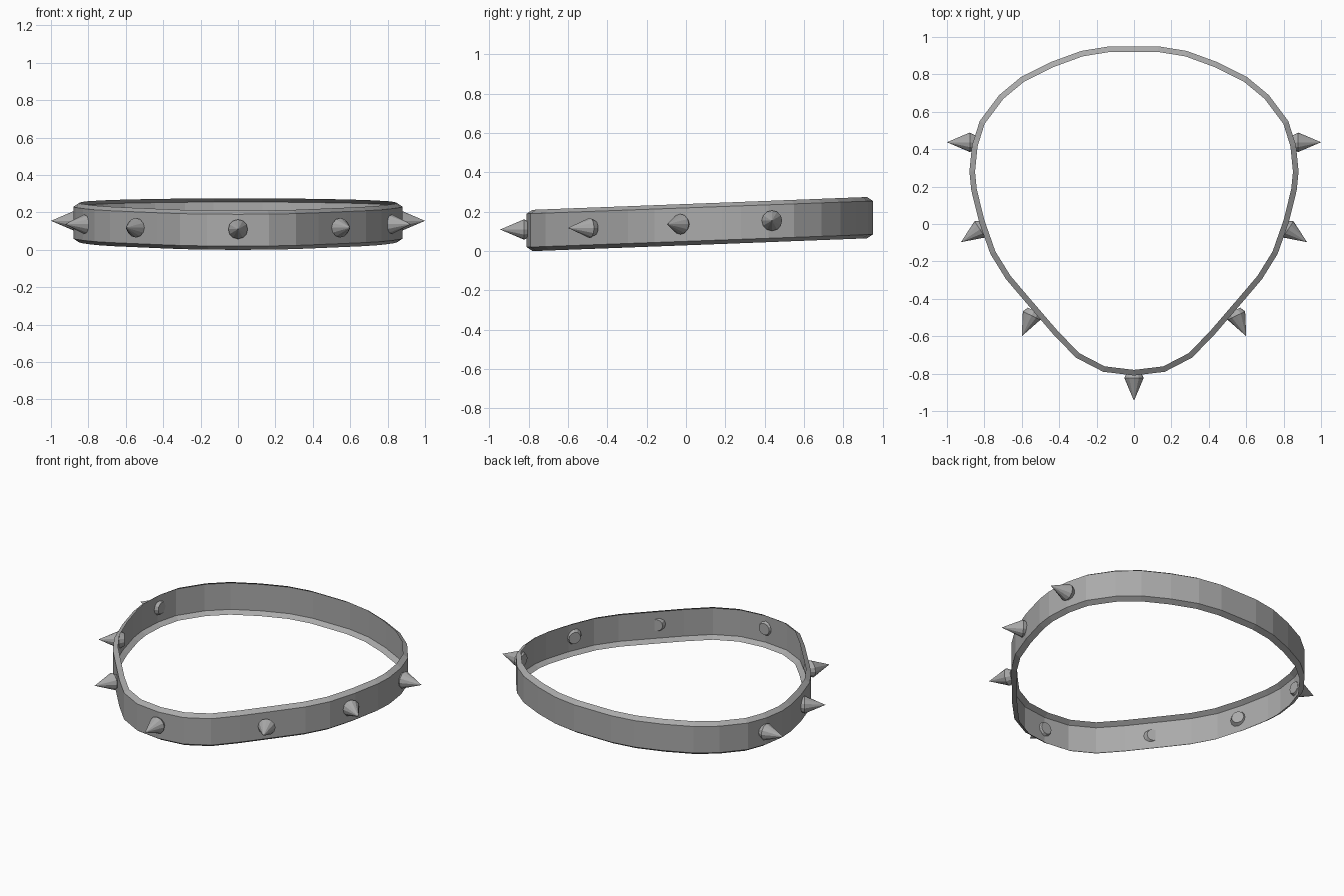
import bpy, bmesh
from mathutils import Vector

cube = bpy.data.objects.get("Cube")
if cube:
    bpy.data.objects.remove(cube)

metal = bpy.data.materials.new("grey metal")
metal.use_nodes = True
GREY = (0.4, 0.4, 0.4, 1)
metal.diffuse_color = GREY
metal.node_tree.nodes["Principled BSDF"].inputs["Base Color"].default_value = GREY


def make_object(name, bm):
    mesh = bpy.data.meshes.new(name)
    bm.to_mesh(mesh)
    bm.free()
    mesh.materials.append(metal)
    obj = bpy.data.objects.new(name, mesh)
    bpy.context.collection.objects.link(obj)
    return obj


def rise(y):
    # the band climbs gently towards the back
    return 0.037 * (y + 0.81)


# Band: open channel section swept round an egg-shaped outline
half = [(0.165, -0.79), (0.31, -0.715), (0.43, -0.592), (0.578, -0.42),
        (0.685, -0.294), (0.768, -0.16), (0.828, 0.01), (0.87, 0.18),
        (0.88, 0.28), (0.866, 0.42), (0.825, 0.55), (0.72, 0.69),
        (0.604, 0.786), (0.444, 0.866), (0.283, 0.925), (0.13, 0.95)]
outline = [Vector(p) for p in [(0, -0.81)] + half + [(-x, y) for x, y in reversed(half)]]
section = [(0.03, 0.0), (0.0, 0.02), (0.0, 0.19), (0.03, 0.21)]  # inset, height

bm = bmesh.new()
rings = []
count = len(outline)
for i, p in enumerate(outline):
    along = (outline[(i + 1) % count] - outline[i - 1]).normalized()
    inward = Vector((-along.y, along.x))
    ring = []
    for inset, height in section:
        q = p + inward * inset
        ring.append(bm.verts.new((q.x, q.y, height + rise(p.y))))
    rings.append(ring)
for i in range(count):
    a, b = rings[i], rings[(i + 1) % count]
    for j in range(len(section) - 1):
        bm.faces.new((a[j], b[j], b[j + 1], a[j + 1]))
make_object("collar_band", bm)


# Spikes: long cone with a short tapered foot set into the band
def add_spike(name, tip, direction):
    direction = Vector(direction).normalized()
    turn = direction.to_track_quat('Z', 'Y')
    bm = bmesh.new()
    sides = 12
    levels = []
    for radius, depth in ((0.052, 0.122), (0.037, 0.152)):
        ring = bmesh.ops.create_circle(bm, segments=sides, radius=radius)["verts"]
        for v in ring:
            v.co.z = -depth
        levels.append(ring)
    point = bm.verts.new((0, 0, 0))
    wide, foot = levels
    for i in range(sides):
        k = (i + 1) % sides
        bm.faces.new((wide[i], wide[k], point))
        bm.faces.new((foot[i], foot[k], wide[k], wide[i]))
    bm.faces.new(foot)
    bmesh.ops.recalc_face_normals(bm, faces=bm.faces)
    obj = make_object(name, bm)
    for v in obj.data.vertices:
        v.co = turn @ v.co + Vector(tip)


add_spike("front_spike", (0, -0.945, 0.11), (0, -1, 0))
side_spikes = [("front_side", (0.6, -0.6, 0.118), (0.43, -0.9)),
               ("middle_side", (0.925, -0.097, 0.137), (0.83, -0.56)),
               ("rear_side", (1.0, 0.437, 0.155), (1, 0))]
for place, (x, y, z), (dx, dy) in side_spikes:
    for side, s in (("left", 1), ("right", -1)):
        add_spike(f"{place}_spike_{side}", (s * x, y, z), (s * dx, dy, 0))
